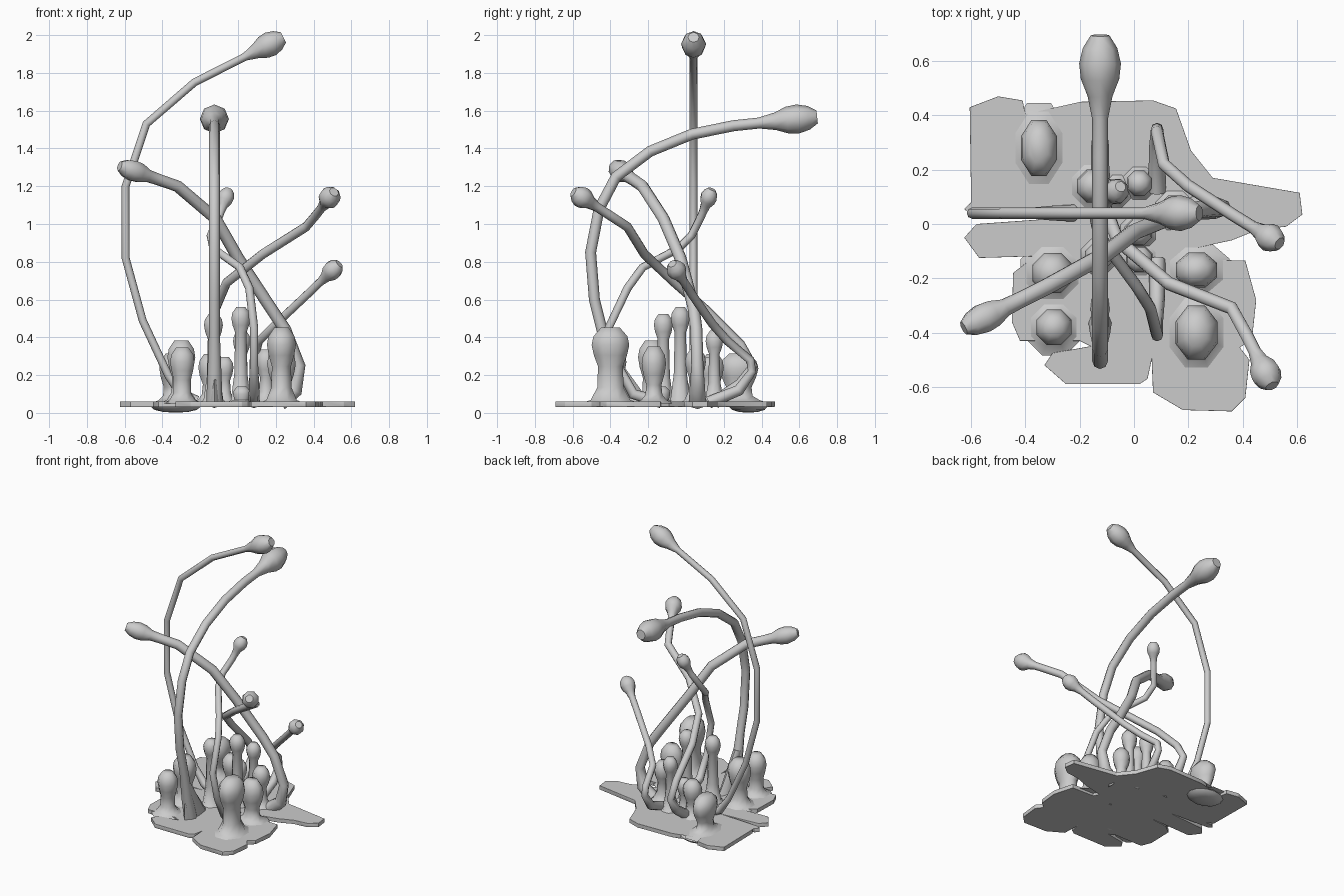
import bpy, bmesh, math
from mathutils import Vector

if "Cube" in bpy.data.objects:
    bpy.data.objects.remove(bpy.data.objects["Cube"])


def finish(obj, angle=50):
    bpy.ops.object.select_all(action='DESELECT')
    obj.select_set(True)
    bpy.context.view_layer.objects.active = obj
    bpy.ops.object.shade_smooth_by_angle(angle=math.radians(angle))


def mesh_object(name, bm):
    bmesh.ops.recalc_face_normals(bm, faces=bm.faces[:])
    me = bpy.data.meshes.new(name)
    bm.to_mesh(me)
    bm.free()
    obj = bpy.data.objects.new(name, me)
    bpy.context.collection.objects.link(obj)
    return obj


# Lobed flat base: one outline, extruded and rounded
outline = [(-.6, .1), (-.605, .43), (-.5, .47), (-.41, .455), (-.4, .405), (-.28, .405),
           (-.2, .38), (-.18, .34), (-.26, .43), (-.2, .45), (.07, .455), (.155, .425), (.21, .27),
           (.29, .17), (.61, .115), (.62, .035), (.56, -.01), (.46, -.02), (.36, -.06),
           (.22, -.09), (.24, -.13), (.41, -.135), (.45, -.28), (.435, -.42), (.39, -.455),
           (.425, -.5), (.41, -.64), (.36, -.69), (.18, -.685), (.07, -.62), (.065, -.5),
           (.05, -.57), (.02, -.59), (-.25, -.59), (-.33, -.52), (-.3, -.475), (-.16, -.45),
           (-.2, -.43), (-.42, -.43), (-.45, -.36), (-.445, -.18), (-.38, -.13), (-.25, -.115),
           (-.57, -.125), (-.625, -.05), (-.58, 0), (-.3, .02), (-.6, .035), (-.625, .055),
           (-.6, .08), (-.3, .06), (-.55, .075)]
bm = bmesh.new()
face = bm.faces.new([bm.verts.new((x, y, .032)) for x, y in outline])
ext = bmesh.ops.extrude_face_region(bm, geom=[face])
bmesh.ops.translate(bm, vec=(0, 0, .028),
                    verts=[v for v in ext['geom'] if isinstance(v, bmesh.types.BMVert)])
base = mesh_object("lobed_base", bm)
bev = base.modifiers.new("round_edge", 'BEVEL')
bev.width, bev.segments = .012, 2
finish(base)

# Sagging pad under the rear left lobe
bm = bmesh.new()
bmesh.ops.create_uvsphere(bm, u_segments=12, v_segments=6, radius=1)
bmesh.ops.scale(bm, vec=(.13, .1, .03), verts=bm.verts)
pad = mesh_object("sagging_pad", bm)
pad.location = (-.33, .33, .031)
finish(pad)


# Short knobs: eight-sided lathe with flared foot, neck and bulb
def knob(name, x, y, zc, r, stretch=1.0, neck=.62, h=None):
    h = h or r * 1.1
    low = zc - h * 1.25
    prof = [(r * 1.6, .05), (r * 1.05, .068), (r * max(neck, .7), .06 + (low - .06) * .4),
            (r * neck, low), (r * .88, zc - h * .6), (r, zc), (r * .9, zc + h * .5),
            (r * .5, zc + h)]
    bm = bmesh.new()
    rings = []
    for rad, z in prof:
        rings.append([bm.verts.new((rad * math.cos(a), rad * math.sin(a) * stretch, z))
                      for a in [math.tau * (i + .5) / 8 for i in range(8)]])
    for a, b in zip(rings, rings[1:]):
        for i in range(8):
            j = (i + 1) % 8
            bm.faces.new((a[i], a[j], b[j], b[i]))
    bm.faces.new(rings[0])
    bm.faces.new(rings[-1])
    obj = mesh_object(name, bm)
    obj.location = (x, y, 0)
    finish(obj, 60)


knobs = [(.23, -.4, .36, .083, 1.3, .66), (.23, -.17, .26, .082, .85, .62),
         (-.3, -.18, .295, .08, 1, .65), (-.295, -.38, .27, .07, 1, .7),
         (-.35, .28, .235, .072, 1.55, .65), (.015, -.03, .5, .054, 1, .6),
         (-.13, -.12, .465, .054, 1, .6), (.02, .15, .38, .05, 1, .6),
         (-.15, .14, .24, .065, 1, .6), (-.07, .12, .24, .05, 1, .6),
         (.15, .05, .27, .06, 1, .6)]
for i, k in enumerate(knobs):
    knob(f"knob_{i + 1}", *k)
knob("knob_bud", .02, -.13, .1, .05, 1, .8, .04)


# Long stalks: swept tube with a bulb head at the last path point
def stalk(name, path, r, head_r, head_l, flare=2.0):
    pts = [Vector(p) for p in path]
    c = pts.pop()
    d = (c - pts[-1]).normalized()
    rad = [r * flare, r * 1.3] + [r] * (len(pts) - 2)
    for t, f in [(-1.7, 0), (-.95, .6), (-.4, .92), (.1, 1), (.6, .82), (1, .45)]:
        pts.append(c + d * head_l * t)
        rad.append(max(r, head_r * f) if t < 1 else head_r * f)
    cu = bpy.data.curves.new(name, 'CURVE')
    cu.dimensions = '3D'
    cu.bevel_depth = 1
    cu.bevel_resolution = 2
    cu.use_fill_caps = True
    sp = cu.splines.new('POLY')
    sp.points.add(len(pts) - 1)
    for q, p, w in zip(sp.points, pts, rad):
        q.co = (*p, 1)
        q.radius = w
    obj = bpy.data.objects.new(name, cu)
    bpy.context.collection.objects.link(obj)
    bpy.ops.object.select_all(action='DESELECT')
    obj.select_set(True)
    bpy.context.view_layer.objects.active = obj
    bpy.ops.object.convert(target='MESH')
    finish(bpy.context.view_layer.objects.active, 60)


stalk("tall_stalk", [(-.22, .04, .06), (-.3, .04, .1), (-.37, .04, .2), (-.505, .04, .49),
                     (-.595, .04, .82), (-.595, .04, 1.2), (-.485, .04, 1.53),
                     (-.23, .04, 1.75), (.165, .04, 1.95)], .021, .066, .085, 1.5)
stalk("rear_reaching_stalk", [(-.125, -.36, .04), (-.125, -.4, .2), (-.125, -.44, .42),
                              (-.125, -.485, .6), (-.125, -.505, .85), (-.125, -.46, 1.08),
                              (-.125, -.37, 1.25), (-.125, -.19, 1.385), (-.125, .03, 1.475),
                              (-.125, .25, 1.52), (-.125, .58, 1.555)], .029, .077, .115, 1.5)
stalk("left_stalk", [(.22, .06, .055), (.3, .06, .12), (.325, .06, .25), (.25, .055, .44),
                     (.17, .04, .56), (0, -.03, .82), (-.12, -.12, 1.03),
                     (-.32, -.23, 1.2), (-.55, -.345, 1.28)], .032, .058, .09, 1.4)
stalk("front_right_stalk", [(-.125, .15, .055), (-.125, .29, .15), (-.125, .355, .25),
                            (-.125, .29, .36), (-.12, .1, .55), (-.06, -.06, .69),
                            (.13, -.22, .84), (.38, -.33, 1.0), (.485, -.56, 1.145)][:7]
      + [(.36, -.31, .985), (.415, -.41, 1.05), (.485, -.55, 1.14)], .025, .058, .06, 1.4)
stalk("rear_curl_stalk", [(.085, -.13, .055), (.085, -.28, .1), (.085, -.36, .25),
                          (.085, -.41, .45), (.06, -.31, .66), (.01, -.23, .77),
                          (-.13, -.04, .87), (-.145, .03, .94), (-.1, .08, 1.04),
                          (-.065, .12, 1.14)], .022, .046, .05, 1.4)
stalk("right_stalk", [(.085, .12, .055), (.085, .28, .12), (.085, .35, .22), (.085, .34, .28),
                      (.11, .22, .38), (.2, .14, .47), (.37, .03, .63),
                      (.5, -.05, .755)], .023, .053, .055, 1.4)

# Thin web flaring out the foot of the rear reaching stalk
bm = bmesh.new()
low, high = [], []
for i in range(8):
    a = math.tau * i / 8
    low.append(bm.verts.new((-.125 + .035 * math.cos(a), -.31 + .12 * math.sin(a), .055)))
    high.append(bm.verts.new((-.125 + .028 * math.cos(a), -.41 + .028 * math.sin(a), .32)))
for i in range(8):
    j = (i + 1) % 8
    bm.faces.new((low[i], low[j], high[j], high[i]))
bm.faces.new(low)
bm.faces.new(high)
finish(mesh_object("stalk_foot_web", bm), 60)
